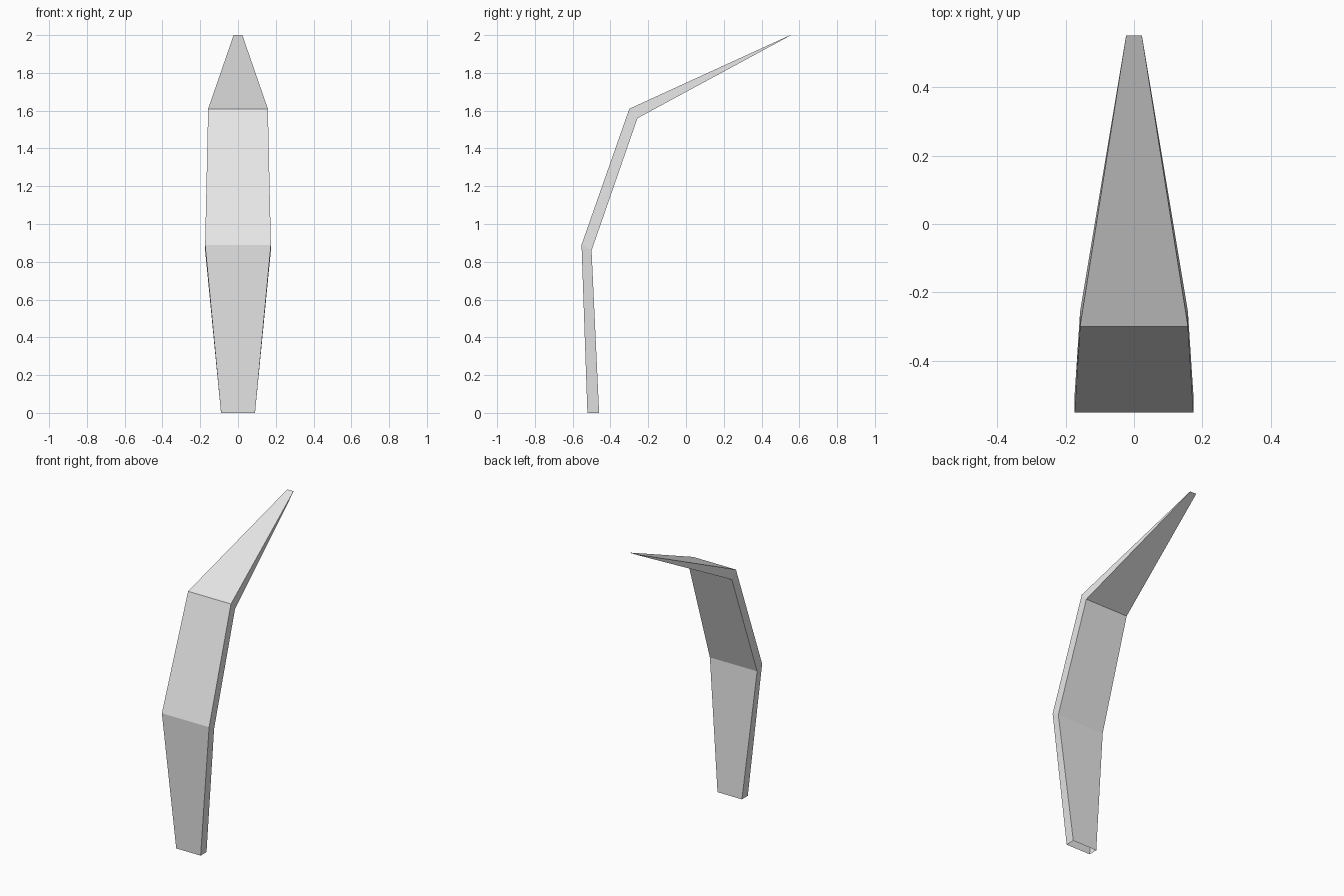
import bpy
import bmesh

cube = bpy.data.objects.get("Cube")
if cube:
    bpy.data.objects.remove(cube, do_unlink=True)

# Flat grey material
grey = bpy.data.materials.new("light_grey")
grey.use_nodes = True
colour = (0.8, 0.8, 0.8, 1)
grey.diffuse_color = colour
grey.node_tree.nodes["Principled BSDF"].inputs["Base Color"].default_value = colour

# Stations along the blade: half width, front (y, z), back (y, z)
stations = [
    (0.09, (-0.522, 0.0), (-0.46, 0.0)),
    (0.174, (-0.553, 0.89), (-0.50, 0.86)),
    (0.158, (-0.30, 1.61), (-0.257, 1.56)),
    (0.023, (0.552, 2.0), (0.553, 1.998)),
]

# Bent blade: four-sided rings bridged together, open at the root
bm = bmesh.new()
rings = []
for w, front, back in stations:
    corners = [(-w, *front), (w, *front), (w, *back), (-w, *back)]
    rings.append([bm.verts.new(c) for c in corners])
for low, high in zip(rings, rings[1:]):
    for i in range(4):
        j = (i + 1) % 4
        bm.faces.new((low[i], low[j], high[j], high[i]))
bm.faces.new(rings[-1])  # tip cap

mesh = bpy.data.meshes.new("bent_blade")
bm.to_mesh(mesh)
bm.free()
mesh.materials.append(grey)
blade = bpy.data.objects.new("bent_blade", mesh)
bpy.context.collection.objects.link(blade)
